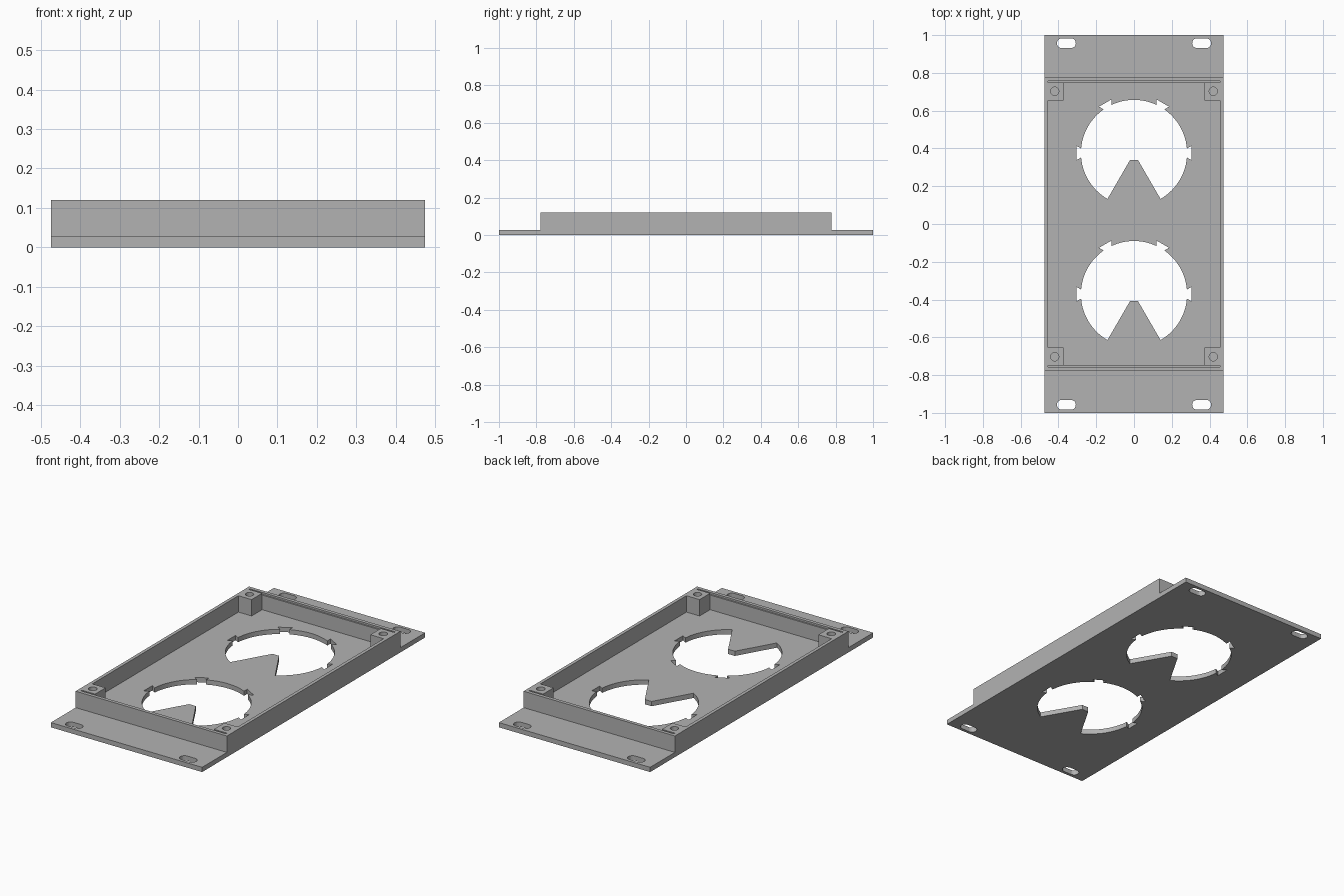
import bpy, bmesh
from math import sin, cos, radians, pi, acos, atan2

cube = bpy.data.objects.get("Cube")
if cube:
    bpy.data.objects.remove(cube, do_unlink=True)

grey = bpy.data.materials.new("matt grey")
grey.use_nodes = True
colour = (0.45, 0.45, 0.45, 1)
grey.diffuse_color = colour
grey.node_tree.nodes["Principled BSDF"].inputs["Base Color"].default_value = colour

HALF_X, WALL_Y = 0.475, 0.778
FLOOR, LEDGE, TOP = 0.027, 0.11, 0.12


def prism(name, loops, z0, z1):
    """Extrude an outline with holes (first loop is the outside)."""
    bm = bmesh.new()
    edges = []
    for loop in loops:
        vs = [bm.verts.new((x, y, z0)) for x, y in loop]
        edges += [bm.edges.new((a, b)) for a, b in zip(vs, vs[1:] + vs[:1])]
    bmesh.ops.triangle_fill(bm, edges=edges, use_beauty=True, normal=(0, 0, 1))
    ext = bmesh.ops.extrude_face_region(bm, geom=bm.faces[:], use_keep_orig=True)
    moved = [g for g in ext["geom"] if isinstance(g, bmesh.types.BMVert)]
    bmesh.ops.translate(bm, verts=moved, vec=(0, 0, z1 - z0))
    bmesh.ops.recalc_face_normals(bm, faces=bm.faces[:])
    mesh = bpy.data.meshes.new(name)
    bm.to_mesh(mesh)
    bm.free()
    mesh.materials.append(grey)
    obj = bpy.data.objects.new(name, mesh)
    bpy.context.collection.objects.link(obj)
    return obj


def rect(x, y):
    return [(-x, -y), (x, -y), (x, y), (-x, y)]


def circle(cx, cy, r, n=32):
    return [(cx + r * cos(2 * pi * i / n), cy + r * sin(2 * pi * i / n)) for i in range(n)]


def slot(cx, cy, half, r, n=10):
    """Rounded mounting slot along x."""
    pts = []
    for side, start in ((1, -pi / 2), (-1, pi / 2)):
        for i in range(n + 1):
            a = start + pi * i / n
            pts.append((cx + side * (half - r) + r * cos(a), cy + r * sin(a)))
    return pts


def arc(r, a0, a1):
    n = max(2, round((a1 - a0) / radians(4)))
    return [(r * cos(a0 + (a1 - a0) * i / n), r * sin(a0 + (a1 - a0) * i / n))
            for i in range(n + 1)]


def port(cy, r=0.281, outer=0.305, inner_half=0.024, outer_half=0.038):
    """Round opening with four dovetail notches and a blunt wedge left standing."""
    half = atan2(inner_half, r)
    pts, last = [], radians(-60)
    for deg in (0, 60, 120, 180):
        a = radians(deg)
        pts += arc(r, last, a - half)
        for t in (-outer_half, outer_half):
            pts.append((outer * cos(a) - t * sin(a), outer * sin(a) + t * cos(a)))
        last = a + half
    pts += arc(r, last, radians(240))
    pts += [(-0.021, -0.037), (0.021, -0.037)]
    return [(x, y + cy) for x, y in pts]


def four_way(quarter):
    """Mirror a first-quadrant path into a closed loop."""
    back = quarter[::-1]
    return (quarter + [(-x, y) for x, y in back]
            + [(-x, -y) for x, y in quarter] + [(x, -y) for x, y in back])


corners = [(sx, sy) for sx in (-1, 1) for sy in (-1, 1)]

# Base plate with two ports and four mounting slots
prism("base_plate",
      [rect(HALF_X, 1.0), port(0.376), port(-0.371)]
      + [slot(sx * 0.358, sy * 0.957, 0.05, 0.026) for sx, sy in corners],
      0, FLOOR)

# Wall frame with corner posts and blind screw holes
screws = [circle(sx * 0.42, sy * 0.703, 0.022) for sx, sy in corners]
post = [(0.456, 0.655), (0.373, 0.655), (0.373, 0.749)]
prism("wall_frame", [rect(HALF_X, WALL_Y), four_way(post)] + screws, FLOOR, LEDGE)

# Rim, stepped back along the end walls to leave a narrow ledge
step = post + [(0.456, 0.749), (0.456, 0.758)]
prism("wall_rim", [rect(HALF_X, WALL_Y), four_way(step)] + screws, LEDGE, TOP)
